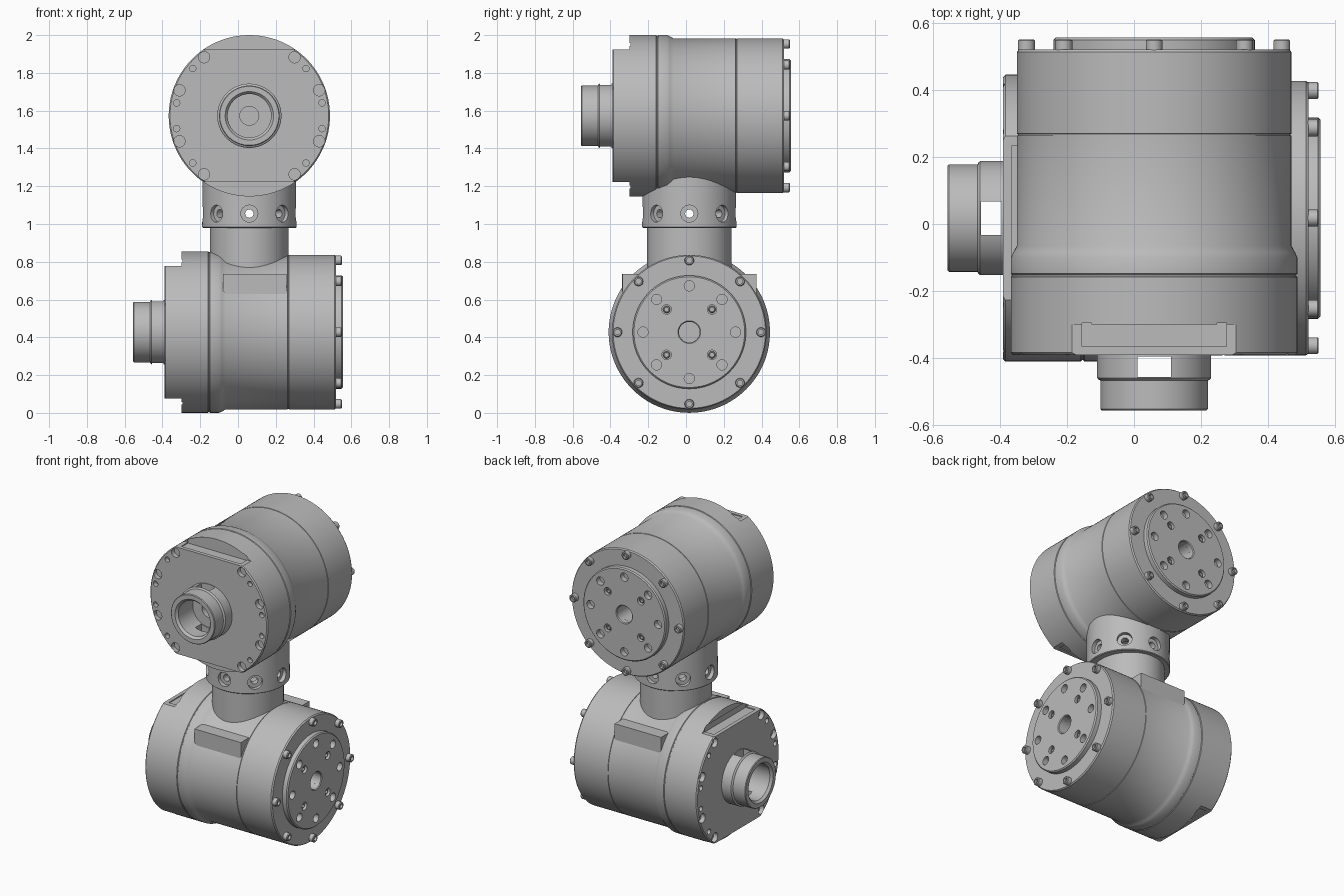
import bpy, bmesh, math
from mathutils import Matrix, Vector

cube = bpy.data.objects.get("Cube")
if cube:
    bpy.data.objects.remove(cube, do_unlink=True)

metal = bpy.data.materials.new("machined grey metal")
metal.use_nodes = True
GREY = (0.5, 0.5, 0.5, 1)
metal.diffuse_color = GREY
metal.node_tree.nodes["Principled BSDF"].inputs["Base Color"].default_value = GREY

parts = []


def finish(name, bm):
    bmesh.ops.recalc_face_normals(bm, faces=bm.faces)
    mesh = bpy.data.meshes.new(name)
    bm.to_mesh(mesh)
    bm.free()
    mesh.materials.append(metal)
    ob = bpy.data.objects.new(name, mesh)
    bpy.context.collection.objects.link(ob)
    parts.append(ob)
    return ob


def lathe(bm, profile, steps=96, offset=(0, 0, 0), closed=False):
    """Spin (radius, y) points around the y axis."""
    tmp = bmesh.new()
    verts = [tmp.verts.new((r, y, 0)) for r, y in profile]
    pairs = list(zip(verts, verts[1:]))
    if closed:
        pairs.append((verts[-1], verts[0]))
    edges = [tmp.edges.new(p) for p in pairs]
    bmesh.ops.spin(tmp, geom=verts + edges, cent=(0, 0, 0), axis=(0, 1, 0),
                   angle=math.tau, steps=steps)
    bmesh.ops.remove_doubles(tmp, verts=tmp.verts, dist=1e-5)
    bmesh.ops.translate(tmp, verts=tmp.verts, vec=offset)
    scratch = bpy.data.meshes.new("scratch")
    tmp.to_mesh(scratch)
    tmp.free()
    bm.from_mesh(scratch)
    bpy.data.meshes.remove(scratch)


def lathed(name, profile, **kw):
    bm = bmesh.new()
    lathe(bm, profile, **kw)
    return finish(name, bm)


def rods(spots, r, y0, y1):
    """Cylinders along y at the (x, z) spots."""
    bm = bmesh.new()
    for x, z in spots:
        lathe(bm, [(0, y0), (r, y0), (r, y1), (0, y1)], 24, (x, 0, z))
    return bm


def boxes(bounds):
    bm = bmesh.new()
    for lo, hi in bounds:
        lo, hi = Vector(lo), Vector(hi)
        m = Matrix.Translation((lo + hi) / 2) @ Matrix.Diagonal((*(hi - lo), 1))
        bmesh.ops.create_cube(bm, size=1, matrix=m)
    return bm


def cut(ob, bm):
    cutter = finish("cutter", bm)
    cutter.hide_render = True
    mod = ob.modifiers.new("cut", "BOOLEAN")
    mod.operation, mod.solver, mod.object = "DIFFERENCE", "EXACT", cutter
    dg = bpy.context.evaluated_depsgraph_get()
    ob_mesh = bpy.data.meshes.new_from_object(ob.evaluated_get(dg))
    ob.modifiers.clear()
    ob.data = ob_mesh
    parts.remove(cutter)
    bpy.data.objects.remove(cutter, do_unlink=True)


def circle(n, r, phase=0.0):
    return [(r * math.cos(phase + i * math.tau / n), r * math.sin(phase + i * math.tau / n))
            for i in range(n)]


def mirrored(points):
    return [(sx * x, sz * z) for x, z in points for sx in (-1, 1) for sz in (-1, 1)]


def socket_screws(name, spots, r, y0, y1):
    bm = bmesh.new()
    for x, z in spots:
        lathe(bm, [(0, y0), (r, y0), (r, y1 - .004), (r - .004, y1), (r * .55, y1),
                   (r * .55, y1 - .015), (0, y1 - .015)], 24, (x, 0, z))
    return finish(name, bm)


def motor(prefix, matrix, pads):
    first = len(parts)
    # Housing: wide front cover, bevelled shoulder, fine seams, rear edge
    housing = lathed(prefix + "_housing", [
        (0, -.39), (.42, -.39), (.427, -.383), (.427, -.158), (.423, -.155),
        (.423, -.151), (.427, -.148), (.427, -.10), (.42, -.085), (.409, -.065),
        (.409, .263), (.406, .264), (.406, .268), (.409, .269), (.409, .512),
        (.403, .52), (0, .52)], steps=128)
    # Flats on the front cover with shallow recesses
    cut(housing, boxes([((-.5, -.5, s - .15), (.5, -.30, s + .15)) for s in (-.5, .5)]))
    cut(housing, boxes([((-.215, -.365, s - .02), (.215, -.295, s + .02))
                        for s in (-.364, .364)]))
    # Cover bolt holes, cable bore and rear bore
    cut(housing, rods(mirrored([(.24, .31), (.37, .135)]), .03, -.45, -.36))
    cut(housing, rods(mirrored([(.30, .25), (.385, .068)]), .017, -.45, -.36))
    cut(housing, rods([(0, 0)], .05, -.45, -.30))
    cut(housing, rods([(0, 0)], .055, .40, .60))
    socket_screws(prefix + "_cover_screws", mirrored([(.24, .31), (.37, .135)]),
                  .024, -.365, -.34)

    # Hollow front hub with a window above and below
    hub = lathed(prefix + "_hub", [
        (.128, -.555), (.156, -.555), (.16, -.551), (.16, -.466), (.166, -.463),
        (.17, -.458), (.17, -.38), (.115, -.38), (.115, -.54)], closed=True)
    cut(hub, boxes([((-.05, -.456, -.3), (.05, -.395, .3))]))

    # Rear output disc
    disc = lathed(prefix + "_output_disc", [
        (.055, .50), (.30, .50), (.30, .548), (.293, .555), (.06, .555), (.055, .55)],
        closed=True)
    inner = circle(4, .17, math.pi / 4)
    cut(disc, rods(circle(8, .245), .027, .515, .60))
    cut(disc, rods(inner, .025, .52, .60))
    socket_screws(prefix + "_disc_screws", inner, .019, .515, .545)
    socket_screws(prefix + "_rim_screws", circle(8, .38), .025, .50, .55)

    # Flat mounting pads on both flanks
    if pads:
        finish(prefix + "_side_pads", boxes([((-.355, -.08, 0), (.355, .257, .307))]))

    for ob in parts[first:]:
        ob.matrix_world = matrix


CX, CY = .06, .0175
motor("upper", Matrix.Translation((CX, 0, 1.573)), False)
motor("lower", Matrix.Translation((0, CY, .4275)) @ Matrix.Rotation(-math.pi / 2, 4, "Z"), True)

# Joint between the motors: spun about y, then stood upright
upright = Matrix.Translation((CX, CY, 0)) @ Matrix.Rotation(math.pi / 2, 4, "X")
post = lathed("joint_post", [(0, .70), (.215, .70), (.215, 1.0), (0, 1.0)])
post.matrix_world = upright @ Matrix.Diagonal((.97, 1, 1.04, 1))

collar = lathed("joint_collar", [(.18, .98), (.246, .98), (.25, .984), (.248, 1.10),
                                 (.248, 1.27), (.18, 1.27)], closed=True)
for radius, start in ((.045, .222), (.022, .12)):
    ring = bmesh.new()
    for i in range(8):
        pin = rods([(0, 0)], radius, start, .32)
        bmesh.ops.rotate(pin, verts=pin.verts, cent=(0, 0, 0),
                         matrix=Matrix.Rotation(math.pi / 2, 3, "Z"))
        bmesh.ops.translate(pin, verts=pin.verts, vec=(0, 1.055, 0))
        bmesh.ops.rotate(pin, verts=pin.verts, cent=(0, 0, 0),
                         matrix=Matrix.Rotation(i * math.pi / 4, 3, "Y"))
        scratch = bpy.data.meshes.new("scratch")
        pin.to_mesh(scratch)
        pin.free()
        ring.from_mesh(scratch)
        bpy.data.meshes.remove(scratch)
    cut(collar, ring)
collar.matrix_world = upright

# Smooth round surfaces, keep machined edges crisp
bpy.ops.object.select_all(action="DESELECT")
for ob in parts:
    ob.select_set(True)
bpy.context.view_layer.objects.active = parts[0]
bpy.ops.object.shade_smooth_by_angle(angle=math.radians(30))
